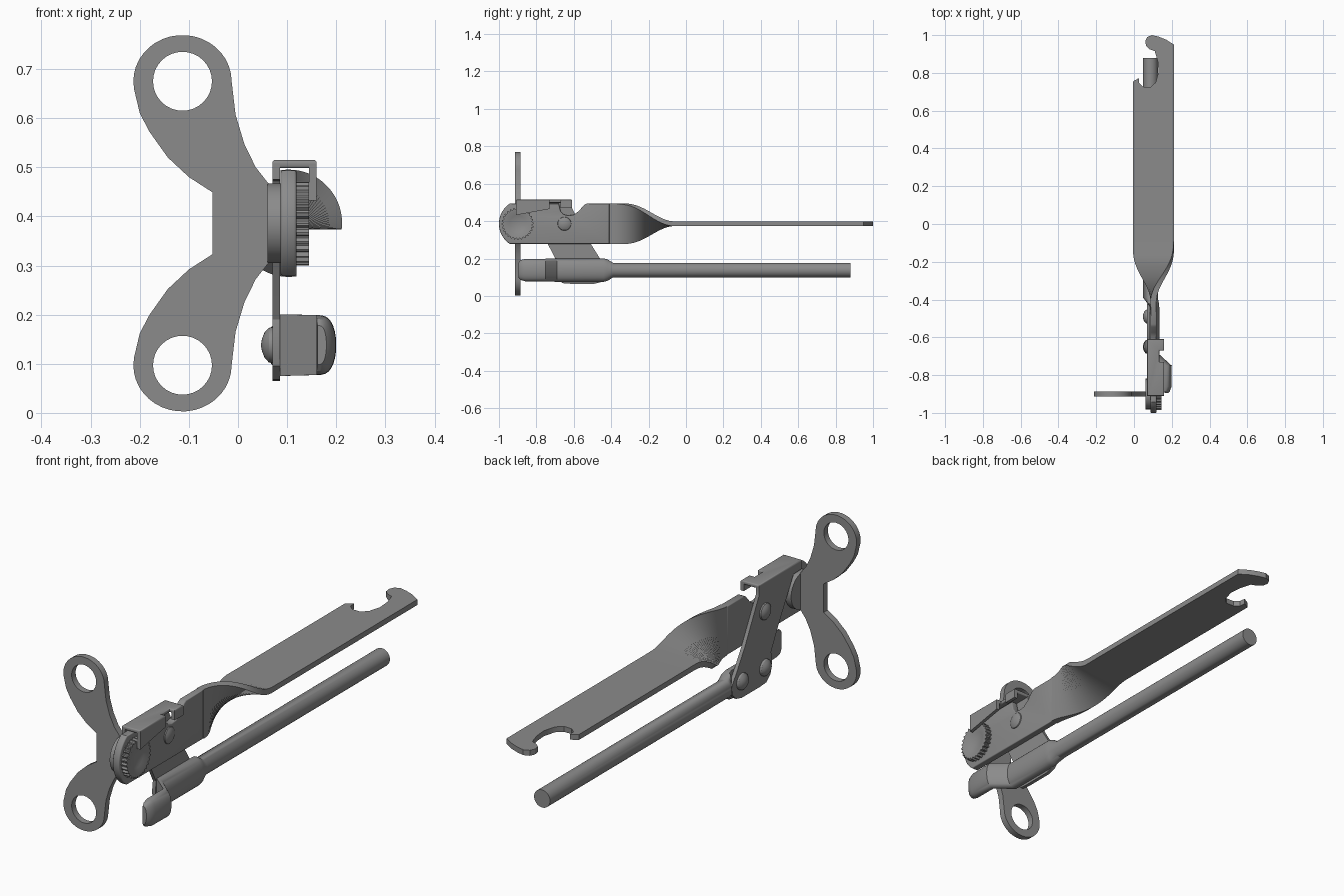
import bpy
from math import sin, cos, pi, radians
from mathutils import Matrix

cube = bpy.data.objects.get("Cube")
if cube:
    bpy.data.objects.remove(cube)

steel = bpy.data.materials.new("steel grey")
steel.use_nodes = True
GREY = (0.26, 0.26, 0.26, 1)
steel.diffuse_color = GREY
steel.node_tree.nodes["Principled BSDF"].inputs["Base Color"].default_value = GREY

MID = 0.386      # height of the main axis
LOW = 0.138      # height of the lower handle
BLADE = 0.103    # x of the main plate


def finish(name, mesh):
    mesh.name = name
    mesh.materials.clear()
    mesh.materials.append(steel)
    mesh.shade_smooth()
    mesh.set_sharp_from_angle(angle=radians(32))
    ob = bpy.data.objects.new(name, mesh)
    bpy.context.collection.objects.link(ob)
    return ob


def prism(name, axis, lo, hi, outlines, bevel=0.0):
    """Extrude outlines (first is outer, the rest are holes) along an axis."""
    cu = bpy.data.curves.new(name, 'CURVE')
    cu.dimensions, cu.fill_mode = '2D', 'BOTH'
    cu.extrude = (hi - lo) / 2 - bevel
    cu.bevel_depth, cu.offset, cu.bevel_resolution = bevel, -bevel, 2
    for pts in outlines:
        sp = cu.splines.new('POLY')
        sp.points.add(len(pts) - 1)
        for p, (a, b) in zip(sp.points, pts):
            p.co = (b, a, 0, 1) if axis == 'y' else (a, b, 0, 1)
        sp.use_cyclic_u = True
    tmp = bpy.data.objects.new("tmp", cu)
    bpy.context.collection.objects.link(tmp)
    dg = bpy.context.evaluated_depsgraph_get()
    mesh = bpy.data.meshes.new_from_object(tmp.evaluated_get(dg))
    bpy.data.objects.remove(tmp)
    bpy.data.curves.remove(cu)
    turn = {'x': ((0, 0, 1), (1, 0, 0), (0, 1, 0)),
            'y': ((0, 1, 0), (0, 0, 1), (1, 0, 0)),
            'z': ((1, 0, 0), (0, 1, 0), (0, 0, 1))}[axis]
    shift = Matrix.Translation((0, 0, (lo + hi) / 2))
    mesh.transform(Matrix(turn).to_4x4() @ shift)
    return finish(name, mesh)


def loft(name, rings):
    """Skin equal closed rings and cap both ends."""
    n = len(rings[0])
    faces = [list(range(n))[::-1], [(len(rings) - 1) * n + i for i in range(n)]]
    for r in range(len(rings) - 1):
        for i in range(n):
            j = (i + 1) % n
            faces.append((r * n + i, r * n + j, r * n + n + j, r * n + n + i))
    mesh = bpy.data.meshes.new(name)
    mesh.from_pydata([v for ring in rings for v in ring], [], faces)
    mesh.validate()
    return finish(name, mesh)


def lathe_x(name, y, z, profile, n=32):
    """Turn a profile of (x, radius) around an axis parallel to x."""
    return loft(name, [[(x, y + r * cos(2 * pi * i / n), z + r * sin(2 * pi * i / n))
                        for i in range(n)] for x, r in profile])


def arc(cx, cy, rx, ry, a0, a1, n):
    return [(cx + rx * cos(radians(a0 + (a1 - a0) * i / n)),
             cy + ry * sin(radians(a0 + (a1 - a0) * i / n))) for i in range(n + 1)]


def smooth(t):
    t = min(max(t, 0), 1)
    return t * t * (3 - 2 * t)


# Butterfly turning key
upper = [(0.062, 0.467), (0.036, 0.5), (0.013, 0.547), (-0.005, 0.607)]
upper += arc(-0.113, 0.675, 0.1, 0.094, 0, 190, 20)
upper += [(-0.2, 0.61), (-0.18, 0.572), (-0.143, 0.52), (-0.1, 0.48), (-0.052, 0.449)]
lower = [(x, 2 * MID - z) for x, z in reversed(upper)]
holes = [arc(-0.113, z, 0.06, 0.06, 0, 348.75, 31) for z in (0.675, 2 * MID - 0.675)]
prism("turning_key", 'y', -0.914, -0.886, [upper + lower] + holes)
lathe_x("key_boss", -0.9, MID, [(0.06, 0.081), (0.09, 0.081)], 48)

# Main plate: upright jaw, twisted neck, flat grip with bottle hook
HALF = 0.108
jaw = arc(-0.87, MID, 0.13, 0.13, 236, 124, 16)
jaw += [(-0.68, MID + HALF), (-0.67, 0.452), (-0.655, 0.436), (-0.63, 0.43),
        (-0.6, 0.434), (-0.575, 0.452), (-0.545, 0.486), (-0.53, MID + HALF),
        (-0.41, MID + HALF), (-0.41, MID - HALF)]
prism("jaw_plate", 'x', BLADE - 0.016, BLADE + 0.016, [jaw], 0.005)

rings = []
for i in range(37):
    t = i / 36
    y = -0.41 + 0.41 * t
    a = pi / 2 * smooth(t * 1.18)
    h = 0.016 - 0.004 * t
    ring = []
    for u, w in ((-h, -HALF), (h, -HALF), (h, HALF), (-h, HALF)):
        ring.append((BLADE + u * cos(a) + w * sin(a), y, MID + w * cos(a) - u * sin(a)))
    rings.append(ring)
loft("twisted_neck", rings)

hook = [(-0.005, 0), (-0.005, 0.755), (0.025, 0.772), (0.028, 0.745), (0.05, 0.726),
        (0.088, 0.725), (0.115, 0.75), (0.13, 0.805), (0.126, 0.86), (0.11, 0.915),
        (0.083, 0.925), (0.064, 0.942), (0.06, 0.968), (0.07, 0.99), (0.095, 1.0),
        (0.13, 0.992), (0.17, 0.976), (0.211, 0.95), (0.211, 0)]
prism("flat_grip", 'z', MID - 0.012, MID + 0.012, [hook])

# Toothed feed wheel with a dished face
TEETH = 28
wheel = []
for x, outer, root in ((0.117, 0.086, 0.078), (0.145, 0.086, 0.078), (0.145, 0.068, 0.068),
                       (0.136, 0.045, 0.045), (0.131, 0.012, 0.012)):
    wheel.append([])
    for i in range(TEETH * 4):
        r = outer if i % 4 < 2 else root
        a = 2 * pi * i / (TEETH * 4)
        wheel[-1].append((x, -0.9 + r * cos(a), MID + r * sin(a)))
loft("feed_wheel", wheel)

# Lever plate and the folded guard over the jaw
lever = [(-0.91, 0.508), (-0.91, 0.475), (-0.85, 0.472), (-0.74, 0.28), (-0.694, 0.19),
         (-0.7, 0.14), (-0.69, 0.095), (-0.66, 0.068), (-0.62, 0.065), (-0.49, 0.065),
         (-0.45, 0.075), (-0.425, 0.1), (-0.42, 0.14), (-0.46, 0.2), (-0.51, 0.28),
         (-0.61, 0.47), (-0.61, 0.508)]
prism("lever_plate", 'x', 0.07, 0.086, [lever])
top = [(0.07, -0.91), (0.16, -0.91), (0.16, -0.73), (0.135, -0.73), (0.135, -0.67),
       (0.16, -0.67), (0.16, -0.61), (0.07, -0.61)]
prism("guard_top", 'z', 0.498, 0.515, [top], 0.006)
flange = [(-0.91, 0.507), (-0.91, 0.432), (-0.73, 0.465), (-0.73, 0.507)]
tab = [(-0.67, 0.507), (-0.67, 0.47), (-0.61, 0.47), (-0.61, 0.507)]
for name, pts in (("guard_flange", flange), ("guard_tab", tab)):
    prism(name, 'x', 0.145, 0.16, [pts])

# Rivets
DOME = [(0.0, 0.037), (0.35, 0.035), (0.7, 0.026), (0.92, 0.013), (1.0, 0.003)]
for name, y, z, x, height in (("pivot_rivet_outer", -0.65, MID, 0.071, -0.02),
                              ("pivot_rivet_inner", -0.65, MID, 0.118, 0.014),
                              ("handle_rivet_front", -0.65, LOW, 0.071, -0.024),
                              ("handle_rivet_back", -0.49, LOW, 0.071, -0.024)):
    prof = [(x + height * t, r) for t, r in DOME]
    lathe_x(name, y, z, prof if height > 0 else prof[::-1], 28)

# Lower handle: round rod flattened into a D-shaped strap that steps outward
sections = [(-0.896, 0.162, 0, 0.018, 0.04), (-0.885, 0.16, 0, 0.03, 0.053),
            (-0.86, 0.16, 0, 0.039, 0.06), (-0.75, 0.16, 0, 0.04, 0.061),
            (-0.69, 0.086, 0, 0.048, 0.063), (-0.44, 0.086, 0, 0.048, 0.063),
            (-0.42, 0.086, 0.015, 0.046, 0.058), (-0.39, 0.087, 0.039, 0.039, 0.039),
            (0.88, 0.087, 0.039, 0.039, 0.039)]
rings = []
for y, x, left, right, h in sections:
    p = 1.0 if left > 0.03 else 0.65
    ring = []
    for i in range(32):
        c, s = cos(2 * pi * (i + 0.5) / 32), sin(2 * pi * (i + 0.5) / 32)
        dx = right * c ** p if c > 0 else -left * (-c) ** p
        ring.append((x + dx, y, LOW + h * s))
    rings.append(ring[::-1])
loft("lower_handle", rings)

# Make every shell face outward
import bmesh
for ob in bpy.context.collection.objects:
    if ob.type == 'MESH' and steel.name in ob.data.materials:
        bm = bmesh.new()
        bm.from_mesh(ob.data)
        bmesh.ops.remove_doubles(bm, verts=bm.verts, dist=0.00005)
        bmesh.ops.recalc_face_normals(bm, faces=bm.faces)
        bm.to_mesh(ob.data)
        bm.free()
        ob.data.set_sharp_from_angle(angle=radians(32))
